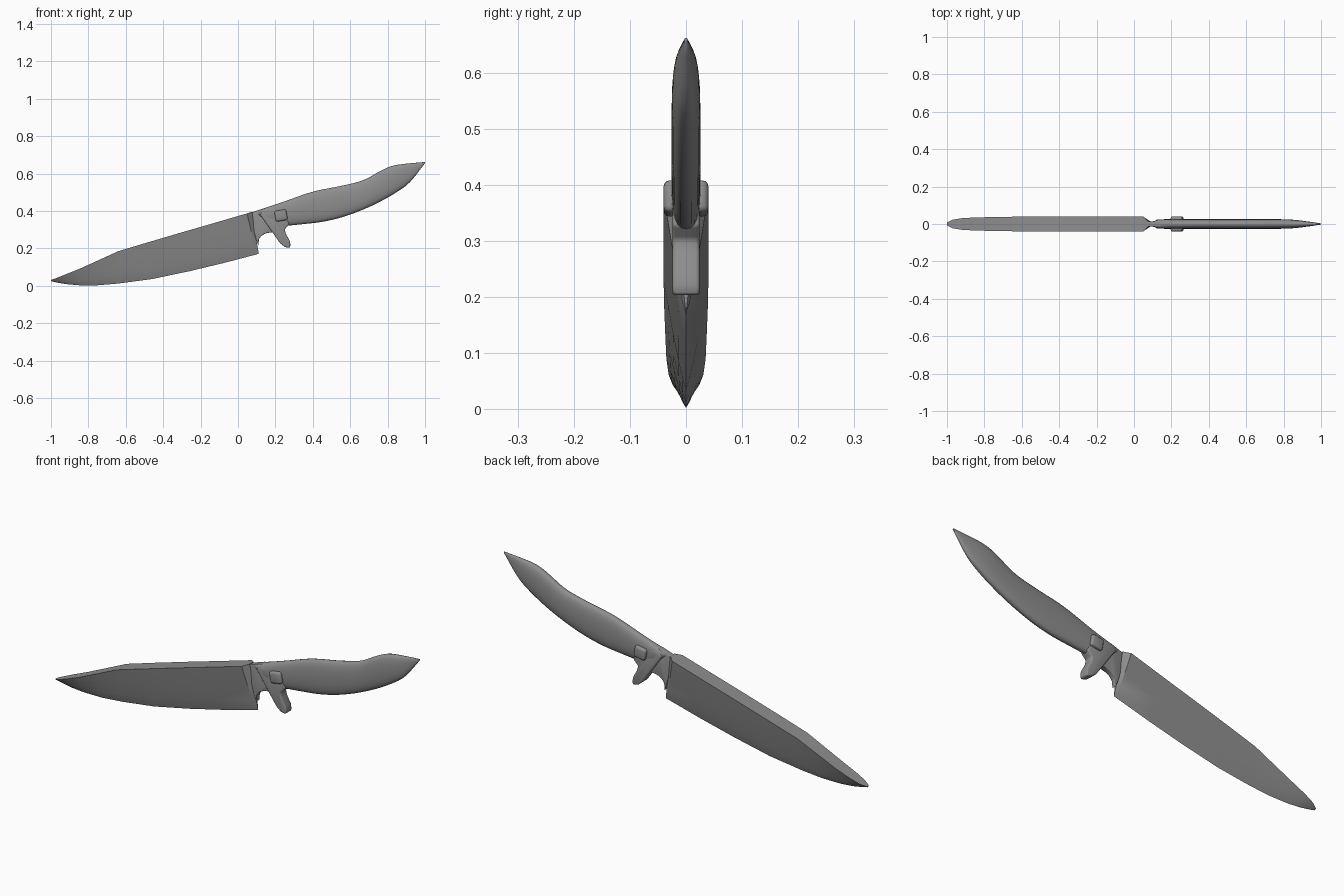
import bpy, bmesh, math
from mathutils import Matrix, Vector

if "Cube" in bpy.data.objects:
    bpy.data.objects.remove(bpy.data.objects["Cube"])

steel = bpy.data.materials.new("steel grey")
steel.diffuse_color = (0.27, 0.27, 0.27, 1)
steel.use_nodes = True
steel.node_tree.nodes["Principled BSDF"].inputs["Base Color"].default_value = steel.diffuse_color


def finish(name, bm, angle=30, bevel=0):
    bmesh.ops.recalc_face_normals(bm, faces=bm.faces)
    me = bpy.data.meshes.new(name)
    bm.to_mesh(me)
    bm.free()
    me.materials.append(steel)
    ob = bpy.data.objects.new(name, me)
    bpy.context.collection.objects.link(ob)
    bpy.ops.object.select_all(action='DESELECT')
    bpy.context.view_layer.objects.active = ob
    ob.select_set(True)
    if bevel:
        m = ob.modifiers.new("bevel", 'BEVEL')
        m.width, m.segments, m.limit_method = bevel, 3, 'ANGLE'
        bpy.ops.object.modifier_apply(modifier=m.name)
    bpy.ops.object.shade_smooth_by_angle(angle=math.radians(angle))
    return ob


def loft(name, rings, angle=30):
    bm = bmesh.new()
    loops = [[bm.verts.new(p) for p in r] for r in rings]
    n = len(loops[0])
    for a, b in zip(loops, loops[1:]):
        for i in range(n):
            j = (i + 1) % n
            bm.faces.new((a[i], a[j], b[j], b[i]))
    bm.faces.new(loops[0])
    bm.faces.new(loops[-1])
    return finish(name, bm, angle)


def slab(name, outline, half, bevel):
    bm = bmesh.new()
    front = [bm.verts.new((x, -half, z)) for x, z in outline]
    face = bm.faces.new(front)
    out = bmesh.ops.extrude_face_region(bm, geom=[face])
    verts = [v for v in out["geom"] if isinstance(v, bmesh.types.BMVert)]
    bmesh.ops.translate(bm, verts=verts, vec=(0, 2 * half, 0))
    return finish(name, bm, 35, bevel)


def smooth_curve(pts, x):
    """Catmull-Rom style interpolation of height over x."""
    def slope(i):
        a, b = pts[max(i - 1, 0)], pts[min(i + 1, len(pts) - 1)]
        return (b[1] - a[1]) / (b[0] - a[0])
    for i in range(len(pts) - 1):
        (x0, z0), (x1, z1) = pts[i], pts[i + 1]
        if x <= x1 + 1e-6:
            h = x1 - x0
            t = (x - x0) / h
            return ((2*t**3 - 3*t**2 + 1) * z0 + (t**3 - 2*t**2 + t) * h * slope(i)
                    + (3*t**2 - 2*t**3) * z1 + (t**3 - t**2) * h * slope(i + 1))


# Blade: flat spine, slightly convex wedge down to the edge
# (spine x, spine z, edge x, edge z, half thickness)
stations = [
    (-1.0, 0.031, -1.0, 0.025, 0.008), (-0.97, 0.042, -0.97, 0.018, 0.023),
    (-0.92, 0.062, -0.92, 0.009, 0.031), (-0.85, 0.090, -0.85, 0.003, 0.035),
    (-0.75, 0.135, -0.75, 0.003, 0.037), (-0.64, 0.185, -0.64, 0.012, 0.039),
    (-0.48, 0.233, -0.46, 0.036, 0.04), (-0.30, 0.286, -0.26, 0.078, 0.04),
    (-0.12, 0.338, -0.08, 0.121, 0.04), (0.048, 0.387, 0.100, 0.168, 0.04),
    (0.075, 0.396, 0.111, 0.171, 0.016)]
rings = []
for tx, tz, bx, bz, w in stations:
    side = []
    for f in (1, 0.75, 0.5, 0.25, 0.1):
        side.append((bx + (tx - bx) * f, w * f ** 0.8, bz + (tz - bz) * f))
    rings.append(side + [(bx, 0, bz)] + [(x, -y, z) for x, y, z in reversed(side)])
loft("blade", rings, 25)

# Thin neck between blade and handle, with the finger notch below
slab("neck", [(0.06, 0.388), (0.14, 0.415), (0.22, 0.36), (0.20, 0.285),
              (0.17, 0.285), (0.145, 0.279), (0.125, 0.267), (0.112, 0.25),
              (0.109, 0.215), (0.096, 0.25)], 0.014, 0.003)

# Handle: rounded section swept between a top and a bottom curve
top = [(0.10, 0.402), (0.25, 0.452), (0.40, 0.503), (0.55, 0.534), (0.65, 0.558),
       (0.70, 0.579), (0.75, 0.608), (0.82, 0.640), (0.90, 0.653), (1.0, 0.662)]
bottom = [(0.10, 0.385), (0.15, 0.345), (0.20, 0.315), (0.27, 0.322), (0.35, 0.330),
          (0.45, 0.342), (0.55, 0.365), (0.65, 0.400), (0.75, 0.445), (0.85, 0.502),
          (0.92, 0.555), (1.0, 0.656)]
width = [(0.10, 0.014), (0.14, 0.024), (0.20, 0.0255), (0.78, 0.0255), (0.86, 0.022),
         (0.94, 0.012), (1.0, 0.003)]
rings = []
for k in range(46):
    x = 0.10 + 0.90 * k / 45
    zt, zb, w = (smooth_curve(c, x) for c in (top, bottom, width))
    ring = []
    for i in range(24):
        a = 2 * math.pi * i / 24
        c, s = math.cos(a), math.sin(a)
        y = w * math.copysign(abs(c) ** 0.75, c)
        z = (zt + zb) / 2 + (zt - zb) / 2 * math.copysign(abs(s) ** 0.9, s)
        ring.append((x, y, z))
    rings.append(ring)
loft("handle", rings, 50)

# Slanted guard with its finger spur
slab("guard", [(0.115, 0.385), (0.18, 0.292), (0.225, 0.228), (0.25, 0.208),
               (0.276, 0.202), (0.281, 0.215), (0.277, 0.24), (0.255, 0.28),
               (0.250, 0.303), (0.275, 0.328), (0.25, 0.39), (0.15, 0.405)],
     0.0245, 0.007)

# Rounded square studs on both sides
for label, s in (("front", -1), ("back", 1)):
    bm = bmesh.new()
    mat = (Matrix.Translation(Vector((0.23, s * 0.028, 0.376)))
           @ Matrix.Rotation(math.radians(-10), 4, 'Y')
           @ Matrix.Diagonal((0.064, 0.024, 0.058, 1)))
    bmesh.ops.create_cube(bm, size=1, matrix=mat)
    finish(label + "_stud", bm, 40, 0.011)
